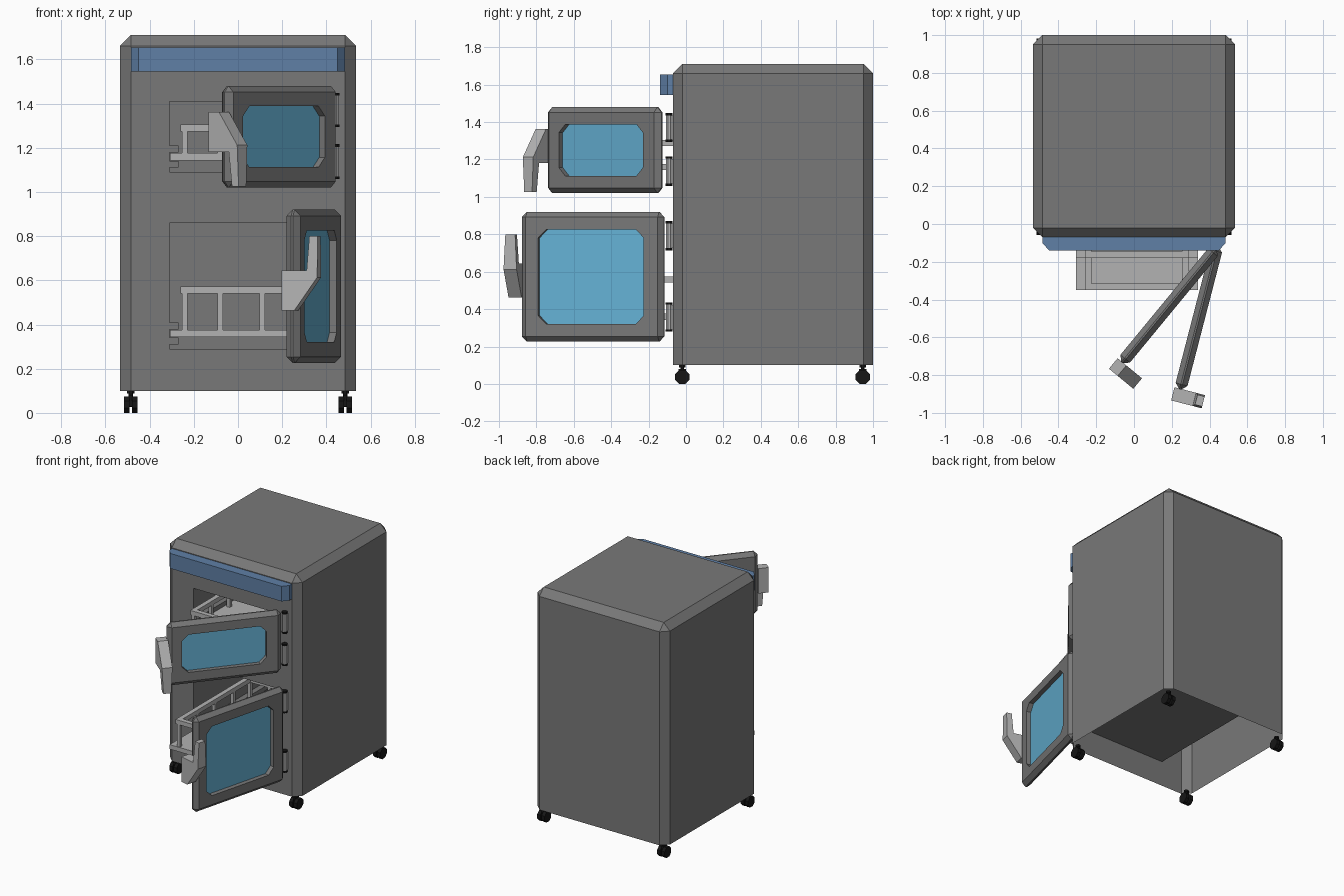
import bpy, bmesh, math
from mathutils import Matrix, Vector

if "Cube" in bpy.data.objects:
    bpy.data.objects.remove(bpy.data.objects["Cube"])


def mat(name, r, g, b):
    m = bpy.data.materials.new(name)
    m.diffuse_color = (r, g, b, 1)
    m.use_nodes = True
    m.node_tree.nodes["Principled BSDF"].inputs["Base Color"].default_value = m.diffuse_color
    return m


GREY = mat("cabinet_grey", 0.19, 0.19, 0.19)
LIGHT = mat("light_grey", 0.45, 0.45, 0.45)
BLUE = mat("panel_blue", 0.115, 0.215, 0.38)
GLASS = mat("glass_blue", 0.13, 0.44, 0.66)
BLACK = mat("black", 0.008, 0.008, 0.008)


def finish(bm, name, m, matrix=None):
    me = bpy.data.meshes.new(name)
    bm.to_mesh(me)
    bm.free()
    me.materials.append(m)
    ob = bpy.data.objects.new(name, me)
    bpy.context.collection.objects.link(ob)
    if matrix:
        ob.matrix_world = matrix
    return ob


def add_box(bm, x0, x1, y0, y1, z0, z1):
    c = Matrix.Translation(((x0 + x1) / 2, (y0 + y1) / 2, (z0 + z1) / 2))
    s = Matrix.Diagonal((x1 - x0, y1 - y0, z1 - z0, 1))
    return bmesh.ops.create_cube(bm, size=1, matrix=c @ s)["verts"]


def add_cyl(bm, loc, r, h, n=8, axis='Z'):
    rot = Matrix.Rotation(math.pi / 2, 4, 'Y') if axis == 'X' else Matrix()
    bmesh.ops.create_cone(bm, cap_ends=True, segments=n, radius1=r, radius2=r, depth=h,
                          matrix=Matrix.Translation(loc) @ rot @ Matrix.Rotation(math.pi / n, 4, 'Z'))


def prism(pts, direction):
    """Extrude a closed 3D outline along a direction."""
    bm = bmesh.new()
    f = bm.faces.new([bm.verts.new(p) for p in pts])
    r = bmesh.ops.extrude_face_region(bm, geom=[f], use_keep_orig=True)
    vs = [v for v in r["geom"] if isinstance(v, bmesh.types.BMVert)]
    bmesh.ops.translate(bm, vec=direction, verts=vs)
    bmesh.ops.recalc_face_normals(bm, faces=bm.faces)
    return bm


def bevel(bm, edges, w):
    bmesh.ops.bevel(bm, geom=list(edges), offset=w, segments=1, affect='EDGES', profile=0.5)


# Cabinet shell: chamfered, open underneath, front rebuilt around two openings
X0, X1, FRONT, REAR = -0.31, 0.34, -0.07, 0.9
ZS = [0.1, 0.29, 0.86, 1.09, 1.41, 1.66]
bm = bmesh.new()
add_box(bm, -0.535, 0.535, FRONT, 1.0, 0.1, 1.71)
bevel(bm, [e for e in bm.edges if not all(v.co.z < 0.2 for v in e.verts)], 0.05)
bm.normal_update()
bmesh.ops.delete(bm, geom=[f for f in bm.faces if f.normal.z < -0.9 or f.normal.y < -0.9],
                 context='FACES_ONLY')


def quad(*pts):
    bm.faces.new([bm.verts.new(p) for p in pts])


xs = [-0.485, X0, X1, 0.485]
for i in range(3):
    for k in range(5):
        a, b, c, d = xs[i], xs[i + 1], ZS[k], ZS[k + 1]
        if i == 1 and k in (1, 3):
            # compartment lining
            F, R = FRONT, REAR
            quad((a, R, c), (b, R, c), (b, R, d), (a, R, d))
            quad((a, F, c), (b, F, c), (b, R, c), (a, R, c))
            quad((a, F, d), (a, R, d), (b, R, d), (b, F, d))
            quad((a, F, c), (a, R, c), (a, R, d), (a, F, d))
            quad((b, F, c), (b, F, d), (b, R, d), (b, R, c))
        else:
            quad((a, FRONT, c), (b, FRONT, c), (b, FRONT, d), (a, FRONT, d))
bmesh.ops.remove_doubles(bm, verts=bm.verts, dist=0.0005)
finish(bm, "cabinet", GREY)

# Blue control panel across the top
pts = [(-0.485, -0.07), (-0.485, -0.1), (-0.45, -0.14), (0.45, -0.14), (0.485, -0.1), (0.485, -0.07)]
finish(prism([(x, y, 1.545) for x, y in pts], Vector((0, 0, 0.11))), "control_panel", BLUE)


# Sliding racks with railing, and their guides
def rack(name, y0, y1, z, h, guide_z):
    bm = bmesh.new()
    add_box(bm, X0 + 0.002, X1 - 0.002, y0, y1, z, z + 0.033)
    l, r, w, top = -0.26, 0.29, 0.035, z + h
    for a, b, c, d in ((l, r, y0, y0 + w), (l, r, y1 - w, y1), (l, l + w, y0 + w, y1 - w),
                       (r - w, r, y0 + w, y1 - w)):
        add_box(bm, a, b, c, d, top - 0.032, top)
    spots = [(x, y) for x in (-0.24, -0.08, 0.11, 0.27) for y in (y0 + w / 2, y1 - w / 2)]
    n = 4
    spots += [(x, y0 + (y1 - y0) * i / n) for x in (-0.242, 0.272) for i in range(1, n)]
    for x, y in spots:
        add_box(bm, x - 0.0125, x + 0.0125, y - 0.0125, y + 0.0125, z + 0.03, top - 0.03)
    finish(bm, name, LIGHT)
    bm = bmesh.new()
    for a, b in ((X0, X0 + 0.04), (X1 - 0.04, X1)):
        add_box(bm, a, b, FRONT + 0.005, 0.85, guide_z, z - 0.002)
        add_box(bm, a, b, FRONT + 0.005, 0.85, z + 0.035, guide_z + 0.1)
    finish(bm, name + "_guides", GREY)


rack("lower_rack", -0.35, 0.5, 0.343, 0.23, 0.31)
rack("upper_rack", -0.18, 0.67, 1.143, 0.162, 1.11)

# Doors: chamfered frame, octagonal window, glass, handle, hinges
W, T = 0.785, 0.065


def door(name, angle, z0, z1, wz0, wz1, hz0, hz1, up, hinges):
    M = Matrix.Translation((0.41, -0.108, 0)) @ Matrix.Rotation(math.radians(angle), 4, 'Z')
    bm = bmesh.new()
    add_box(bm, -W, 0, -T, 0, z0, z1)
    bevel(bm, bm.edges, 0.028)
    frame = finish(bm, name + "_frame", GREY, M)
    a, b, c = -0.688, -0.105, 0.045
    octo = [(a + c, wz0), (b - c, wz0), (b, wz0 + c), (b, wz1 - c),
            (b - c, wz1), (a + c, wz1), (a, wz1 - c), (a, wz0 + c)]
    cutter = finish(prism([(x, -0.2, z) for x, z in octo], Vector((0, 0.4, 0))), "cutter", GREY, M)
    cutter.hide_render = True
    mod = frame.modifiers.new("window", 'BOOLEAN')
    mod.operation, mod.solver, mod.object = 'DIFFERENCE', 'EXACT', cutter
    bpy.context.view_layer.update()
    dg = bpy.context.evaluated_depsgraph_get()
    me = bpy.data.meshes.new_from_object(frame.evaluated_get(dg))
    frame.modifiers.clear()
    frame.data = me
    bpy.data.objects.remove(cutter)
    finish(prism([(x, -T + 0.033, z) for x, z in octo], Vector((0, 0.009, 0))), name + "_glass", GLASS, M)
    # handle: block on the door's free end with an upright or hanging grip
    prof = [(0, 0), (0.06, 0), (0.167, 0.15), (0.167, 0.337), (0.128, 0.337), (0.118, 0.182), (0, 0.182)]
    pts = [(-W - 0.068, -n, hz0 + z if up else hz1 - z) for n, z in prof]
    bm = prism(pts, Vector((0.072, 0, 0)))
    for v in bm.verts:  # taper the grip end
        if abs(v.co.z - (hz1 if up else hz0)) < 0.01:
            v.co.x += -0.008 if v.co.x > -W - 0.03 else 0.01
    finish(bm, name + "_handle", LIGHT, M)
    body, caps = bmesh.new(), bmesh.new()
    for h0, h1 in hinges:
        add_cyl(body, (0.44, -0.09, (h0 + h1) / 2), 0.018, h1 - h0 - 0.02)
        add_box(body, 0.415, 0.455, -0.085, -0.07, h0 + 0.012, h1 - 0.012)
        for z in (h0 + 0.005, h1 - 0.005):
            add_cyl(caps, (0.44, -0.09, z), 0.02, 0.012)
    finish(body, name + "_hinges", LIGHT)
    finish(caps, name + "_hinge_caps", BLACK)


door("upper_door", 50.5, 1.02, 1.48, 1.112, 1.388, 1.025, 1.362, False, [(1.06, 1.215), (1.295, 1.447)])
door("lower_door", 75.5, 0.226, 0.92, 0.32, 0.826, 0.463, 0.8, True, [(0.28, 0.435), (0.715, 0.87)])

# Twin-wheel casters
for fx, x in (("left", -0.485), ("right", 0.485)):
    for fy, y in (("front", -0.02), ("rear", 0.945)):
        bm = bmesh.new()
        for dx in (-0.018, 0.018):
            add_cyl(bm, (x + dx, y, 0.0375), 0.0375 / math.cos(math.pi / 8), 0.025, 8, 'X')
        add_cyl(bm, (x, y, 0.0375), 0.012, 0.04, 8, 'X')
        add_box(bm, x - 0.008, x + 0.008, y - 0.02, y + 0.02, 0.03, 0.08)
        add_cyl(bm, (x, y, 0.085), 0.011, 0.04)
        add_cyl(bm, (x, y, 0.095), 0.018, 0.014)
        finish(bm, fy + "_" + fx + "_caster", BLACK)
